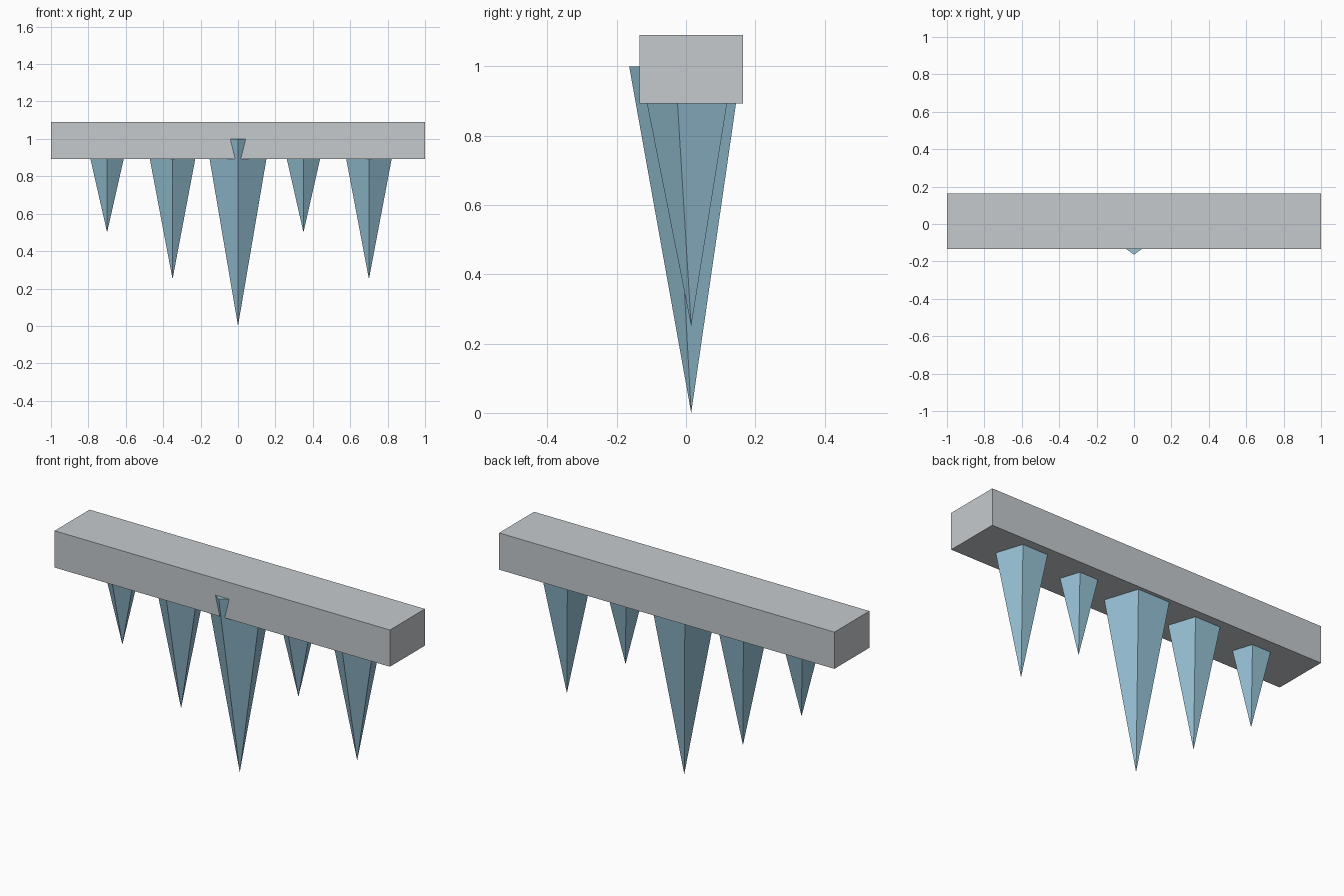
import bpy, bmesh, math
from mathutils import Matrix

if "Cube" in bpy.data.objects:
    bpy.data.objects.remove(bpy.data.objects["Cube"])

CENTER_Y = 0.015


def material(name, rgb):
    m = bpy.data.materials.new(name)
    m.diffuse_color = (*rgb, 1.0)
    m.use_nodes = True
    m.node_tree.nodes["Principled BSDF"].inputs["Base Color"].default_value = m.diffuse_color
    return m


def finish(name, bm, mat):
    bmesh.ops.recalc_face_normals(bm, faces=bm.faces)
    mesh = bpy.data.meshes.new(name)
    bm.to_mesh(mesh)
    bm.free()
    mesh.materials.append(mat)
    obj = bpy.data.objects.new(name, mesh)
    bpy.context.collection.objects.link(obj)
    return obj


stone = material("pale_grey", (0.56, 0.59, 0.61))
ice = material("ice_blue", (0.31, 0.54, 0.67))

# Overhead beam
bm = bmesh.new()
bmesh.ops.create_cube(bm, size=1.0, matrix=Matrix.Translation((0, CENTER_Y, 0.991))
                      @ Matrix.Diagonal((2.0, 0.298, 0.198, 1.0)))
finish("beam", bm, stone)


# Five-sided spike hanging point-down, one corner facing front
def spike(name, x, radius, tip_z, top_z=1.0):
    bm = bmesh.new()
    ring = []
    for i in range(5):
        a = -math.pi / 2 + i * math.tau / 5
        ring.append(bm.verts.new((x + radius * math.cos(a),
                                  CENTER_Y + radius * math.sin(a), top_z)))
    tip = bm.verts.new((x, CENTER_Y, tip_z))
    bm.faces.new(ring)
    for i in range(5):
        bm.faces.new((ring[i], ring[(i + 1) % 5], tip))
    finish(name, bm, ice)


# Row of icicles: x, radius, tip height
for i, (x, r, z) in enumerate([(-0.7, 0.119, 0.5), (-0.35, 0.149, 0.25), (0.0, 0.179, 0.0),
                               (0.35, 0.119, 0.5), (0.7, 0.149, 0.25)]):
    spike(f"icicle_{i + 1}", x, r, z)
